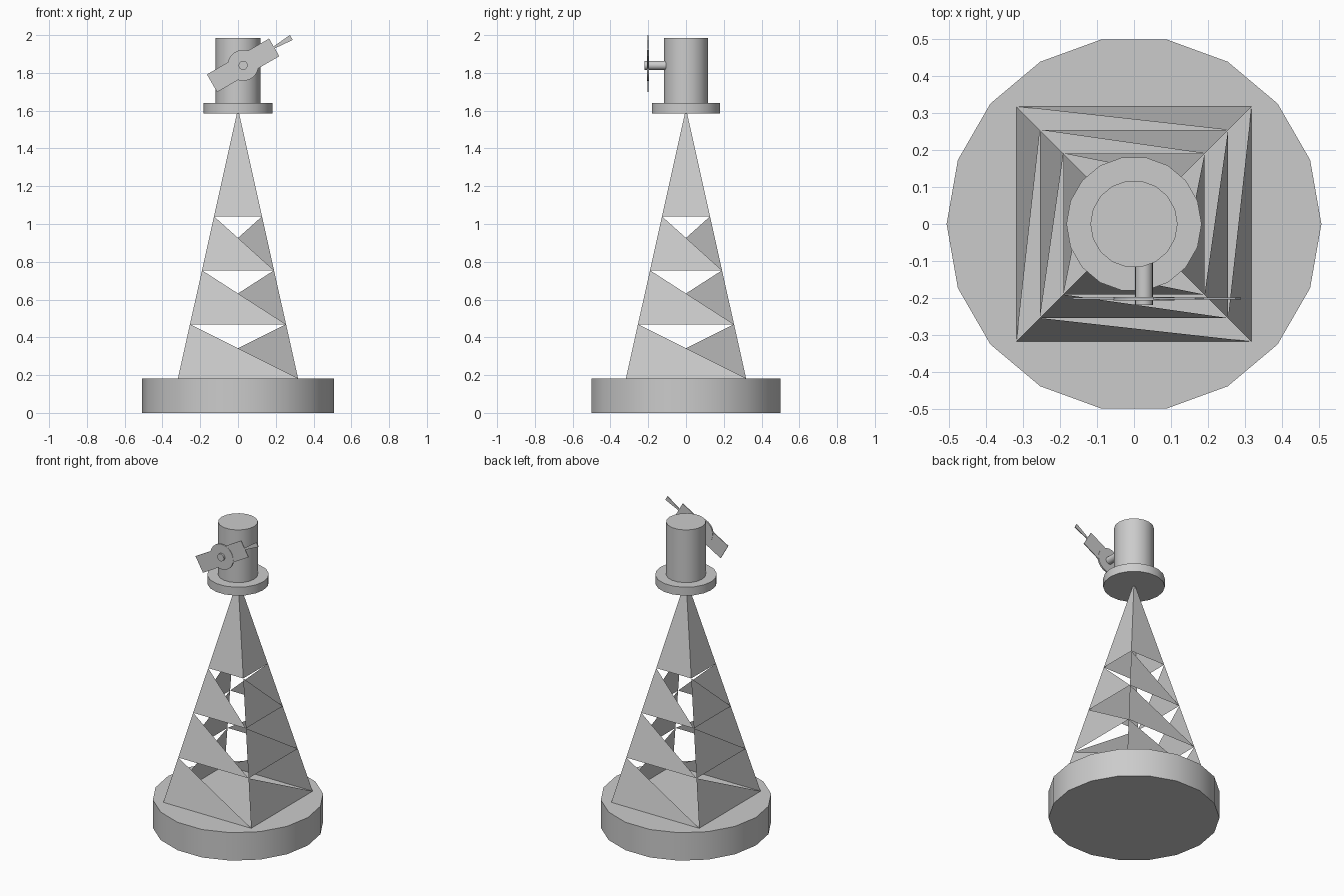
import bpy
import bmesh
import math
from mathutils import Matrix, Vector

cube = bpy.data.objects.get("Cube")
if cube:
    bpy.data.objects.remove(cube, do_unlink=True)

# Single grey material
grey = bpy.data.materials.new("plain_grey")
grey.use_nodes = True
colour = (0.6, 0.6, 0.6, 1)
grey.diffuse_color = colour
grey.node_tree.nodes["Principled BSDF"].inputs["Base Color"].default_value = colour

SIDES = 18


def finish(name, bm, smooth=False):
    mesh = bpy.data.meshes.new(name)
    bm.to_mesh(mesh)
    bm.free()
    mesh.materials.append(grey)
    obj = bpy.data.objects.new(name, mesh)
    bpy.context.collection.objects.link(obj)
    if smooth:
        bpy.ops.object.select_all(action="DESELECT")
        obj.select_set(True)
        bpy.context.view_layer.objects.active = obj
        bpy.ops.object.shade_smooth_by_angle(angle=math.radians(30))
    return obj


def cylinder(name, radius, start, end, sides=SIDES):
    """Capped cylinder between two points, with a corner on the x axis."""
    start, end = Vector(start), Vector(end)
    axis = end - start
    turn = axis.to_track_quat("Z", "Y").to_matrix().to_4x4()
    place = Matrix.Translation((start + end) / 2) @ turn @ Matrix.Rotation(math.pi / 2, 4, "Z")
    bm = bmesh.new()
    bmesh.ops.create_cone(bm, cap_ends=True, segments=sides, radius1=radius,
                          radius2=radius, depth=axis.length, matrix=place)
    return finish(name, bm, smooth=True)


# Round base, collar and head
cylinder("base", 0.507, (0, 0, 0), (0, 0, 0.183))
cylinder("collar", 0.183, (0, 0, 1.585), (0, 0, 1.64))
cylinder("head", 0.118, (0, 0, 1.64), (0, 0, 1.985))

# Tapered tower: three tiers of one-sided braces under a pyramid peak
BOTTOM, APEX, HALF = 0.183, 1.612, 0.318
STEP = (APEX - BOTTOM) / 5


def corner(tier, side):
    h = HALF * (1 - tier / 5)
    return Matrix.Rotation(side * math.pi / 2, 3, "Z") @ Vector((-h, -h, BOTTOM + tier * STEP))


bm = bmesh.new()
for side in range(4):
    for tier in range(4):
        top = corner(tier + 1, side) if tier < 3 else Vector((0, 0, APEX))
        points = (corner(tier, side), corner(tier, side + 1), top)
        bm.faces.new([bm.verts.new(p) for p in points])
finish("tower_braces", bm)

# Vane assembly on the front of the head
HUB = Vector((0.027, -0.202, 1.84))
cylinder("axle", 0.024, (HUB.x, -0.1, HUB.z), (HUB.x, -0.219, HUB.z))
cylinder("vane_disc", 0.082, HUB + Vector((0, 0.005, 0)), HUB - Vector((0, 0.005, 0)), 32)


def plate(name, outline, thickness=0.005):
    """Thin upright plate, tilted thirty degrees about the hub."""
    bm = bmesh.new()
    face = bm.faces.new([bm.verts.new((x, -thickness / 2, z)) for x, z in outline])
    moved = bmesh.ops.extrude_face_region(bm, geom=[face])["geom"]
    verts = [v for v in moved if isinstance(v, bmesh.types.BMVert)]
    bmesh.ops.translate(bm, verts=verts, vec=(0, thickness, 0))
    bmesh.ops.recalc_face_normals(bm, faces=bm.faces)
    bm.transform(Matrix.Translation(HUB) @ Matrix.Rotation(math.radians(-30), 4, "Y"))
    return finish(name, bm)


plate("vane_blade", [(-0.19, -0.054), (0.19, -0.054), (0.19, 0.054), (-0.19, 0.054)])
plate("vane_tip", [(0.19, -0.006), (0.295, -0.015), (0.295, 0.015), (0.19, 0.006)])
